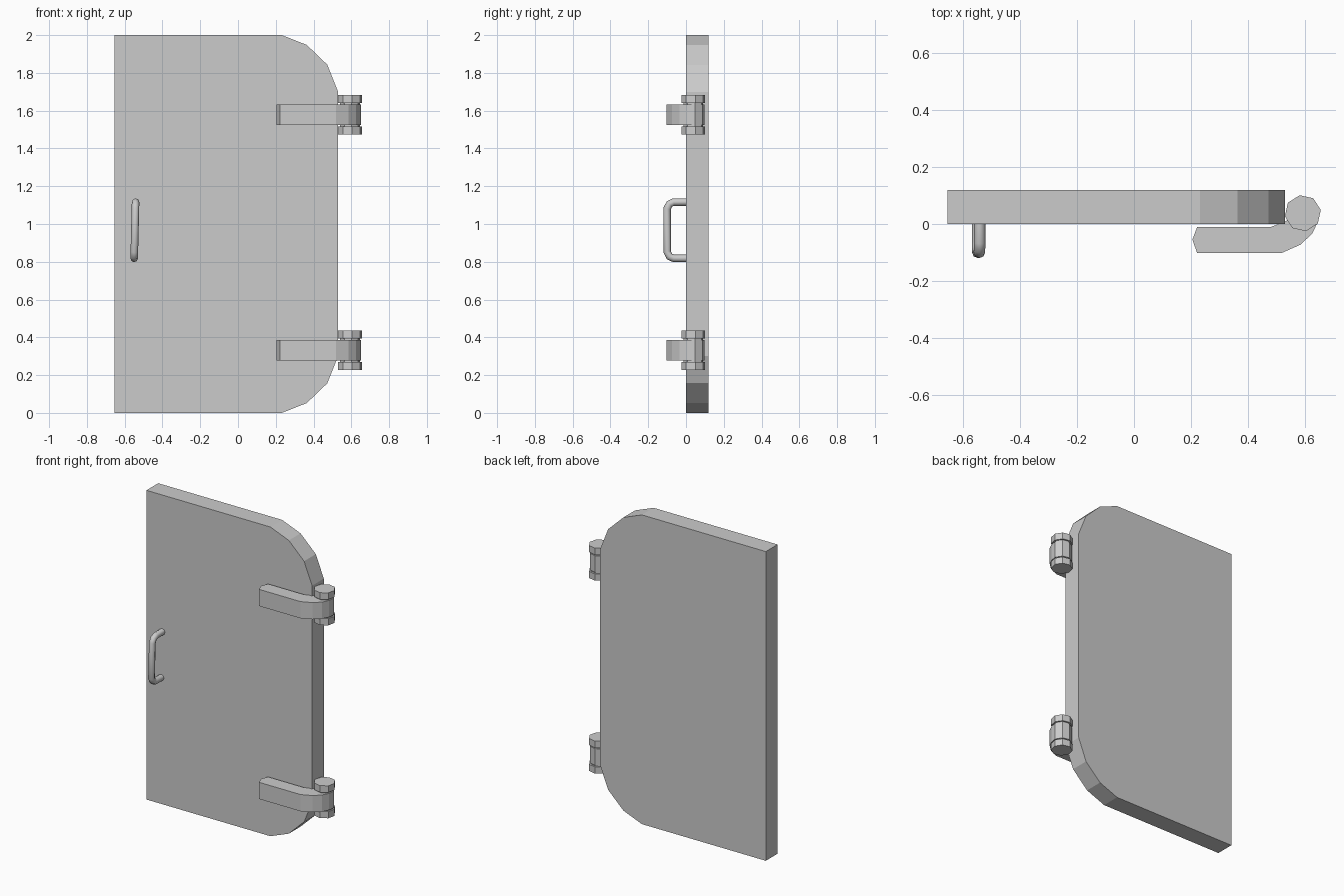
import bpy, bmesh, math

if "Cube" in bpy.data.objects:
    bpy.data.objects.remove(bpy.data.objects["Cube"])


def make_object(name, bm):
    bmesh.ops.recalc_face_normals(bm, faces=bm.faces)
    mesh = bpy.data.meshes.new(name)
    bm.to_mesh(mesh)
    bm.free()
    ob = bpy.data.objects.new(name, mesh)
    bpy.context.collection.objects.link(ob)
    return ob


def extrude_profile(name, points, offset):
    """Fill a closed outline and extrude it by the offset vector."""
    bm = bmesh.new()
    face = bm.faces.new([bm.verts.new(p) for p in points])
    res = bmesh.ops.extrude_face_region(bm, geom=[face], use_keep_orig=True)
    verts = [g for g in res["geom"] if isinstance(g, bmesh.types.BMVert)]
    bmesh.ops.translate(bm, verts=verts, vec=offset)
    return make_object(name, bm)


def ring(radius, first, count, step=45):
    return [(PIN_X + radius * math.cos(math.radians(first + step * i)),
             PIN_Y + radius * math.sin(math.radians(first + step * i)))
            for i in range(count)]


PIN_X, PIN_Y = 0.593, 0.038

# Door panel with two faceted corners on the hinge side
corner = [(0.53, 1.70), (0.473, 1.843), (0.364, 1.948), (0.232, 2.0)]
outline = [(-0.655, 0.0)] + [(x, 2 - z) for x, z in reversed(corner)]
outline += corner + [(-0.655, 2.0)]
extrude_profile("door_panel", [(x, 0.0, z) for x, z in outline], (0, 0.12, 0))

# Hinges: flat arm curling into a barrel, with a capped pin through it
arm = [(0.222, -0.01), (0.205, -0.055), (0.222, -0.102), (0.518, -0.102),
       (0.584, -0.073), (0.626, -0.034), (0.646, 0.008)]
arm += ring(0.06, 10, 5) + [(0.538, 0.012), (0.482, -0.01)]
for label, z in (("lower", 0.331), ("upper", 1.579)):
    extrude_profile(f"{label}_hinge_arm",
                    [(x, y, z - 0.054) for x, y in arm], (0, 0, 0.108))
    extrude_profile(f"{label}_hinge_pin",
                    [(x, y, z - 0.07) for x, y in ring(0.053, 10, 8)],
                    (0, 0, 0.14))
    for end, s in (("bottom", -1), ("top", 1)):
        extrude_profile(f"{label}_hinge_{end}_cap",
                        [(x, y, z + s * 0.105) for x, y in ring(0.064, 10, 8)],
                        (0, 0, -s * 0.043))

# Pull handle: rounded bracket swept with an eight-sided tube
half = [(0.01, 0.149), (-0.065, 0.149), (-0.088, 0.139), (-0.1, 0.114)]
path = half + [(y, -z) for y, z in reversed(half)]
curve = bpy.data.curves.new("handle", "CURVE")
curve.dimensions = "3D"
curve.bevel_depth = 0.02
curve.bevel_resolution = 2
curve.use_fill_caps = True
spline = curve.splines.new("POLY")
spline.points.add(len(path) - 1)
for pt, (y, z) in zip(spline.points, path):
    pt.co = (-0.546 + 0.025 * z, y, 0.967 + z, 1)
spline.use_smooth = True
handle = bpy.data.objects.new("handle", curve)
bpy.context.collection.objects.link(handle)
